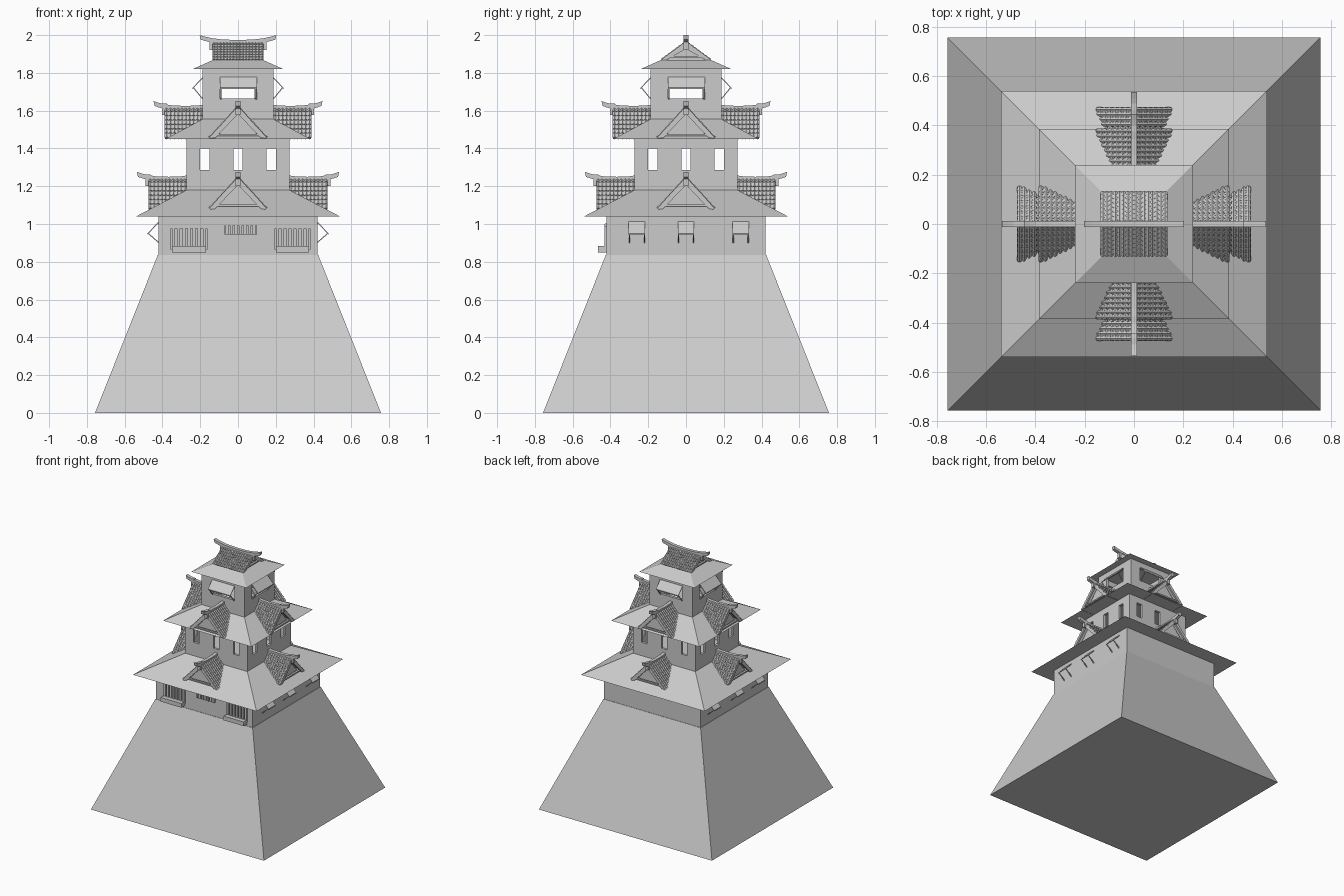
import bpy, bmesh, math
from mathutils import Vector, Matrix

if "Cube" in bpy.data.objects:
    bpy.data.objects.remove(bpy.data.objects["Cube"])

def finish(name, bm):
    bmesh.ops.recalc_face_normals(bm, faces=bm.faces[:])
    me = bpy.data.meshes.new(name)
    bm.to_mesh(me)
    bm.free()
    return place(name, me)

def place(name, me, angle=0.0):
    ob = bpy.data.objects.new(name, me)
    ob.rotation_euler.z = angle
    bpy.context.collection.objects.link(ob)
    return ob

def box(bm, x0, x1, y0, y1, z0, z1):
    m = Matrix.Translation(((x0 + x1) / 2, (y0 + y1) / 2, (z0 + z1) / 2))
    bmesh.ops.create_cube(bm, size=1, matrix=m @ Matrix.Diagonal((x1 - x0, y1 - y0, z1 - z0, 1)))

def extrude(bm, pts, axis, a, b):
    """Extrude a 2D outline (horizontal, z) along x or y from a to b."""
    def ring(t):
        return [bm.verts.new((t, p, z) if axis == 'x' else (p, t, z)) for p, z in pts]
    r0, r1 = ring(a), ring(b)
    n = len(pts)
    bm.faces.new(r0)
    bm.faces.new(r1[::-1])
    for i in range(n):
        bm.faces.new((r0[i], r0[(i + 1) % n], r1[(i + 1) % n], r1[i]))

def frustum(name, h0, h1, z0, z1):
    bm = bmesh.new()
    bmesh.ops.create_cone(bm, cap_ends=True, segments=4, radius1=h0 * math.sqrt(2),
                          radius2=h1 * math.sqrt(2), depth=z1 - z0,
                          matrix=Matrix.Translation((0, 0, (z0 + z1) / 2)) @ Matrix.Rotation(math.pi / 4, 4, 'Z'))
    return finish(name, bm)

def hollow_walls(name, h, z0, z1, holes, all_sides):
    """Square storey with window openings (x0, x1, z0, z1)."""
    bm = bmesh.new()
    box(bm, -h, h, -h, h, z0, z1)
    ob = finish(name, bm)
    bm = bmesh.new()
    i = h - 0.02
    box(bm, -i, i, -i, i, z0 + 0.004, z1 - 0.004)
    for a, b, c, d in holes:
        if all_sides:
            box(bm, a, b, -h - .1, h + .1, c, d)
            box(bm, -h - .1, h + .1, a, b, c, d)
        else:
            box(bm, a, b, -h - .1, -h + .1, c, d)
    cut = finish(name + "_cutter", bm)
    cut.hide_render = True
    cut.hide_viewport = True
    mod = ob.modifiers.new("openings", 'BOOLEAN')
    mod.operation = 'DIFFERENCE'
    mod.solver = 'EXACT'
    mod.use_self = True
    mod.object = cut

def ridge_outline(y0, y1, z, rise, thick):
    """Ridge beam that sweeps upward at both ends."""
    c, h = (y0 + y1) / 2, (y1 - y0) / 2
    ts = [-1, -.85, -.65, -.4, 0, .4, .65, .85, 1]
    top = [(c + h * t, z + rise * abs(t) ** 2.5) for t in ts]
    bot = [(c + h * t * .97, z - thick + rise * abs(t) ** 2.5) for t in ts]
    return top + bot[::-1]

def gable(name, y0, y1, hw, zb, zt, rods, ridge, both_ends):
    """Tiled gable roof, ridge along y, front at y0."""
    bm = bmesh.new()
    fronts = [(y0, 1)] + ([(y1, -1)] if both_ends else [])
    # gable wall block, set back behind the bargeboards
    k = .035
    w = hw * .8
    extrude(bm, [(-w, zb), (w, zb), (0, zt - .025)], 'y', y0 + k, y1 - (k if both_ends else 0))
    for s in (1, -1):
        # roof slope
        extrude(bm, [(0, zt), (s * hw, zb), (s * hw * .95, zb - .006), (0, zt - .014)], 'y', y0 + .004, y1 - .004)
        # bargeboards
        for y, d in fronts:
            extrude(bm, [(0, zt), (s * hw, zb), (s * hw * .82, zb), (0, zt - .035)], 'y', y, y + d * .014)
        # rows of overlapping tiles
        top, low = Vector((0, 0, zt)), Vector((s * hw, 0, zb))
        d = low - top
        rot = d.to_track_quat('Z', 'Y').to_matrix().to_4x4()
        pitch = (y1 - y0) / rods
        for i in range(rods):
            for j in range(7):
                p = top + d * ((j + .5) / 7)
                p.y = y0 + pitch * (i + .5)
                bmesh.ops.create_cone(bm, cap_ends=True, segments=6, radius1=pitch * .34, radius2=pitch * .5,
                                      depth=d.length / 7, matrix=Matrix.Translation(p) @ rot)
    # tie beam and ridge-end ornament
    for y, d in fronts:
        a, b = sorted((y + d * .005, y + d * .02))
        box(bm, -hw * .75, hw * .75, a, b, zb + .012, zb + .022)
        a, b = sorted((y - d * .015, y + d * .012))
        box(bm, -.012, .012, a, b, zt - .04, zt + .02)
    extrude(bm, ridge_outline(*ridge), 'x', -.013, .013)
    return finish(name, bm)

def four_sides(ob, names):
    for i, n in enumerate(names):
        if i == 0:
            ob.name = n
        else:
            place(n, ob.data, i * math.pi / 2)

def shutter(bm, cx, w, d, zt, zm, zb, out):
    """Propped-open shutter on a wall facing -y at y = -d."""
    extrude(bm, [(-d, zt), (-d - out, zm), (-d - out, zm - .007), (-d, zt - .008)], 'x', cx - w / 2, cx + w / 2)
    for s in (-1, 1):
        x = cx + s * (w / 2 - .004)
        extrude(bm, [(-d, zb), (-d - out, zm), (-d - out + .004, zm + .004), (-d, zb + .007)], 'x', x - .003, x + .003)

SIDES = ("front", "right", "back", "left")

# stone base and hipped roofs
frustum("stone_base", .757, .425, 0, .835)
frustum("lower_roof", .54, .272, 1.04, 1.18)
frustum("middle_roof", .385, .188, 1.45, 1.555)
frustum("top_roof_skirt", .24, .133, 1.82, 1.868)

# storeys
front_windows = [(-.355, -.165, .865, .985), (-.07, .097, .945, 1.0), (.195, .38, .865, .985)]
hollow_walls("lower_storey", .422, .83, 1.042, front_windows, False)
hollow_walls("middle_storey", .272, 1.17, 1.452, [(x - .025, x + .025, 1.285, 1.4) for x in (-.175, 0, .175)], True)
hollow_walls("upper_storey", .188, 1.54, 1.822, [(-.095, .1, 1.665, 1.775)], True)

# front lattice windows with planter boxes
for n, (a, b, c, d) in zip(("left", "centre", "right"), front_windows):
    bm = bmesh.new()
    count = 7
    for i in range(count):
        x = a + (b - a) * (i + .5) / count
        box(bm, x - .008, x + .008, -.432, -.415, c, d)
    box(bm, a, b, -.428, -.415, d - .008, d + .002)
    if n != "centre":
        box(bm, a + .005, b - .005, -.465, -.42, .85, .883)
    finish(n + "_lattice_window", bm)

# propped shutters: three on each flank, one on each side above
bm = bmesh.new()
for y in (-.26, 0, .29):
    shutter(bm, y, .087, .422, 1.012, .95, .9, .057)
right = finish("right_shutters", bm)
right.rotation_euler.z = math.pi / 2
left = place("left_shutters", right.data)
left.rotation_euler.z = math.pi / 2
left.scale.y = -1
bm = bmesh.new()
shutter(bm, .003, .195, .188, 1.778, 1.722, 1.66, .052)
four_sides(finish("shutter", bm), [s + "_upper_shutter" for s in SIDES])

# dormer gables on the two lower roofs
low = gable("dormer", -.475, -.25, .148, 1.08, 1.242, 11, (-.535, -.2, 1.25, .026, .026), False)
four_sides(low, [s + "_lower_dormer" for s in SIDES])
mid = gable("dormer", -.388, -.165, .148, 1.455, 1.617, 11, (-.447, -.11, 1.625, .026, .026), False)
four_sides(mid, [s + "_middle_dormer" for s in SIDES])

# crowning gable, ridge along x
crown = gable("crown_gable", -.135, .135, .128, 1.868, 1.962, 16, (-.203, .203, 1.974, .026, .024), True)
crown.rotation_euler.z = math.pi / 2
